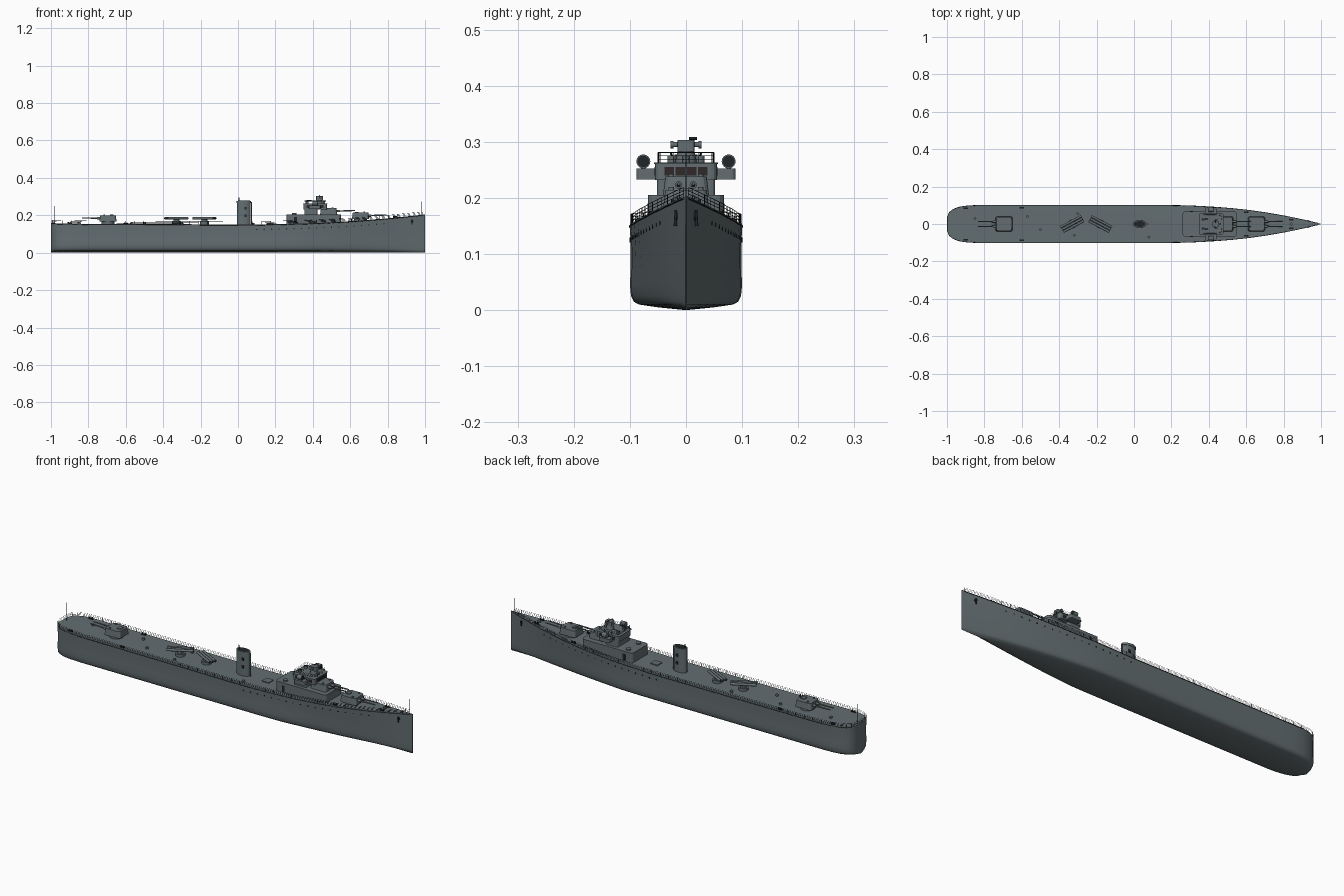
import bpy, bmesh, math
from mathutils import Matrix, Vector

if "Cube" in bpy.data.objects:
    bpy.data.objects.remove(bpy.data.objects["Cube"])


def material(name, rgb):
    m = bpy.data.materials.new(name)
    m.use_nodes = True
    m.diffuse_color = (*rgb, 1)
    node = m.node_tree.nodes["Principled BSDF"]
    node.inputs["Base Color"].default_value = (*rgb, 1)
    node.inputs["Roughness"].default_value = 0.7
    return m


GREY = material("naval grey", (0.125, 0.155, 0.165))
DARK = material("dark fittings", (0.015, 0.018, 0.02))
GLASS = material("window glass", (0.03, 0.022, 0.022))


def finish(name, bm, mat, smooth=True):
    bmesh.ops.recalc_face_normals(bm, faces=bm.faces[:])
    me = bpy.data.meshes.new(name)
    bm.to_mesh(me)
    bm.free()
    me.materials.append(mat)
    ob = bpy.data.objects.new(name, me)
    bpy.context.collection.objects.link(ob)
    if smooth:
        bpy.ops.object.select_all(action='DESELECT')
        ob.select_set(True)
        bpy.context.view_layer.objects.active = ob
        bpy.ops.object.shade_smooth_by_angle(angle=math.radians(35))
    return ob


def box(name, lo, hi, mat=GREY, bevel=0.0, taper=1.0):
    """Box between two corners, optionally narrowed at the top."""
    bm = bmesh.new()
    bmesh.ops.create_cube(bm, size=1)
    for v in bm.verts:
        if v.co.z > 0:
            v.co.x *= taper
            v.co.y *= taper
        v.co = Vector([(a + b) / 2 + c * (b - a) for a, b, c in zip(lo, hi, v.co)])
    if bevel:
        edges = [e for e in bm.edges if abs(e.verts[0].co.z - e.verts[1].co.z) > 0.001]
        bmesh.ops.bevel(bm, geom=edges, offset=bevel, segments=3, affect='EDGES', profile=0.5)
    return finish(name, bm, mat, False)


def tube(name, a, b, r, mat=GREY, r2=None, sides=16, squash=1.0):
    """Cylinder or cone between two points."""
    a, b = Vector(a), Vector(b)
    bm = bmesh.new()
    bmesh.ops.create_cone(bm, cap_ends=True, segments=sides, radius1=r,
                          radius2=r if r2 is None else r2, depth=(b - a).length)
    bmesh.ops.scale(bm, vec=(1, squash, 1), verts=bm.verts)
    turn = (b - a).to_track_quat('Z', 'Y').to_matrix().to_4x4()
    bmesh.ops.transform(bm, matrix=Matrix.Translation((a + b) / 2) @ turn, verts=bm.verts)
    return finish(name, bm, mat)


def wires(name, paths, r=0.0006, mat=DARK):
    cu = bpy.data.curves.new(name, 'CURVE')
    cu.dimensions = '3D'
    cu.bevel_depth, cu.bevel_resolution = r, 0
    for path in paths:
        sp = cu.splines.new('POLY')
        sp.points.add(len(path) - 1)
        for p, co in zip(sp.points, path):
            p.co = (*co, 1)
    cu.materials.append(mat)
    ob = bpy.data.objects.new(name, cu)
    bpy.context.collection.objects.link(ob)
    return ob


def railing(name, path, height):
    paths = [[(x, y, z + height * k) for x, y, z in path] for k in (0.33, 0.66, 1)]
    paths += [[p, (p[0], p[1], p[2] + height)] for p in path]
    return wires(name, paths)


def lerp(table, x):
    for (x0, y0), (x1, y1) in zip(table, table[1:]):
        if x <= x1:
            return y0 + (y1 - y0) * (x - x0) / (x1 - x0)
    return table[-1][1]


# Hull lines: half beam, sheer and cross-section
BEAM = [(-1, 0.035), (-0.99, 0.06), (-0.97, 0.077), (-0.94, 0.09), (-0.9, 0.097), (-0.85, 0.1),
        (0.2, 0.1), (0.3, 0.098), (0.4, 0.093), (0.5, 0.086), (0.6, 0.076), (0.7, 0.062),
        (0.8, 0.045), (0.9, 0.024), (1, 0.0008)]
SHEER = [(-1, 0.157), (-0.8, 0.153), (0.1, 0.15), (0.4, 0.157), (0.6, 0.167), (0.8, 0.183), (1, 0.203)]
SECTION = [(0, 0), (0.5, 0.005), (0.84, 0.01), (0.93, 0.015), (0.98, 0.025), (1, 0.045),
           (0.985, 0.075), (0.985, 0.11)]


def side(x, z):
    """Half beam of the hull at a station and height."""
    top = lerp(SHEER, x)
    fine = 1 - 0.4 * max(0, (x - 0.3) / 0.7) * max(0, 1 - z / top)
    return lerp(BEAM, x) * fine


def half_ring(x):
    pts = [(side(x, z) * f, z) for f, z in SECTION]
    return pts + [(lerp(BEAM, x), lerp(SHEER, x)), (0, lerp(SHEER, x) + 0.001)]


stations = sorted(set([x for x, _ in BEAM] + [-0.85 + 0.075 * i for i in range(14)]))
bm = bmesh.new()
rings = []
for x in stations:
    half = half_ring(x)
    loop = half + [(-y, z) for y, z in half[-2:0:-1]]
    rings.append([bm.verts.new((x, y, z)) for y, z in loop])
for a, b in zip(rings, rings[1:]):
    for i in range(len(a)):
        j = (i + 1) % len(a)
        bm.faces.new((a[i], a[j], b[j], b[i]))
bm.faces.new(rings[0])
bm.faces.new(rings[-1])
finish("hull", bm, GREY)

# Deck edge strips, railings, portholes, bollards, anchors
edge_x = [-0.99, -0.97] + [-0.94 + 0.0485 * i for i in range(40)] + [0.985]
for s, label in ((1, "left"), (-1, "right")):
    edge = [(x, s * lerp(BEAM, x) * 0.985, lerp(SHEER, x)) for x in edge_x]
    railing(label + "_deck_railing", edge, 0.017)
    wires(label + "_rubbing_strip", [[(x, s * side(x, z - 0.003), z - 0.003) for x, y, z in edge]], 0.0012)
    for i in range(18):
        x = 0.1 + 0.04 * i
        z = lerp(SHEER, x) - 0.026
        y = side(x, z)
        tube(label + "_porthole", (x, s * (y - 0.004), z), (x, s * (y + 0.0005), z), 0.0035, DARK, sides=10)
    y = side(0.93, 0.168)
    tube(label + "_hawse_pipe", (0.93, s * (y - 0.005), 0.168), (0.93, s * (y + 0.002), 0.168), 0.008, DARK)
    tube(label + "_anchor_stock", (0.93, s * (y + 0.001), 0.178), (0.93, s * (y + 0.003), 0.15), 0.003, DARK)
    for x in (-0.9, -0.6, 0.6, 0.84):
        z, y = lerp(SHEER, x), s * (lerp(BEAM, x) - 0.013)
        box(label + "_bollard_base", (x - 0.012, y - 0.004, z), (x + 0.012, y + 0.004, z + 0.003), DARK)
        for d in (-0.007, 0.007):
            tube(label + "_bollard", (x + d, y, z), (x + d, y, z + 0.01), 0.0035, DARK, sides=8)
wires("stern_railing", [[(-0.99, -0.059, z), (-0.998, -0.03, z), (-0.998, 0.03, z), (-0.99, 0.059, z)]
                        for z in (0.163, 0.168, 0.174)])
wires("flagstaffs", [[(-0.98, 0, 0.155), (-0.98, 0, 0.25)], [(0.98, 0, 0.2), (0.98, 0, 0.275)]], 0.0012)


def gun_turret(name, x, z, d, base):
    """Twin gun house facing direction d along the ship."""
    tube(name + "_barbette", (x, 0, base), (x, 0, z + 0.003), 0.034, sides=24)
    box(name + "_house", (x - 0.046, -0.041, z), (x + 0.046, 0.041, z + 0.033), bevel=0.012, taper=0.9)
    box(name + "_roof_hatch", (x - d * 0.02 - 0.01, -0.012, z + 0.033), (x - d * 0.02 + 0.01, 0.012, z + 0.037))
    for y in (-0.013, 0.013):
        tube(name + "_mantlet", (x + d * 0.035, y, z + 0.018), (x + d * 0.06, y, z + 0.018), 0.0065)
        tube(name + "_barrel", (x + d * 0.055, y, z + 0.018), (x + d * 0.14, y, z + 0.02), 0.0038, r2=0.0026, sides=12)
        tube(name + "_sight", (x + d * 0.02, y * 2, z + 0.03), (x + d * 0.02, y * 2, z + 0.038), 0.005)


gun_turret("aft_turret", -0.695, 0.166, -1, 0.15)
gun_turret("forward_turret", 0.655, 0.181, 1, 0.16)
gun_turret("upper_turret", 0.485, 0.205, 1, 0.19)

# Torpedo launchers: three tubes on a pivot
for x, angle in ((-0.33, 28), (-0.18, -28)):
    c, s = math.cos(math.radians(angle)), math.sin(math.radians(angle))
    tube("launcher_pivot", (x, 0, 0.15), (x, 0, 0.166), 0.024)
    tube("launcher_column", (x, 0, 0.166), (x, 0, 0.178), 0.016)
    for k in (-1, 0, 1):
        cx, cy = x - s * 0.0145 * k, c * 0.0145 * k
        tube("torpedo_tube", (cx - c * 0.062, cy - s * 0.062, 0.184), (cx + c * 0.062, cy + s * 0.062, 0.184), 0.0065)
        for e in (-0.062, 0.062):
            tube("tube_mouth", (cx + c * e * 0.99, cy + s * e * 0.99, 0.184),
                 (cx + c * e * 1.01, cy + s * e * 1.01, 0.184), 0.0045, DARK)

# Funnel with dark mouth, steam pipe and side plates
tube("funnel", (0.031, 0, 0.148), (0.031, 0, 0.272), 0.036, squash=0.52, sides=32)
tube("funnel_collar", (0.031, 0, 0.266), (0.031, 0, 0.277), 0.038, squash=0.55, sides=32)
tube("funnel_mouth", (0.031, 0, 0.276), (0.031, 0, 0.278), 0.032, DARK, squash=0.5, sides=32)
tube("steam_pipe", (0.072, 0, 0.15), (0.072, 0, 0.27), 0.003, sides=8)
tube("funnel_whistle", (0.005, 0, 0.27), (0.005, 0, 0.295), 0.0025, DARK, sides=8)
for s in (-1, 1):
    for z in (0.19, 0.23):
        box("funnel_plate", (0.034, s * 0.0187 - 0.0015, z), (0.046, s * 0.0187 + 0.0015, z + 0.015), DARK)

# Deckhouse and bridge
box("deckhouse", (0.26, -0.068, 0.15), (0.55, 0.068, 0.205), bevel=0.014)
box("bridge_base", (0.355, -0.052, 0.203), (0.425, 0.052, 0.24), bevel=0.008)
box("bridge_house", (0.35, -0.055, 0.232), (0.475, 0.055, 0.26), bevel=0.01)
box("bridge_roof", (0.347, -0.057, 0.26), (0.478, 0.057, 0.263), bevel=0.01)
for i in range(4):
    y = -0.03 + 0.02 * i
    box("bridge_window", (0.473, y - 0.0085, 0.24), (0.477, y + 0.0085, 0.255), GLASS)
roof = [(0.355, 0), (0.355, 0.048), (0.39, 0.05), (0.43, 0.05), (0.465, 0.046), (0.47, 0.023), (0.47, 0)]
for s in (-1, 1):
    for x in (0.375, 0.4, 0.425, 0.45):
        box("side_window", (x - 0.008, s * 0.055 - 0.0015, 0.24), (x + 0.008, s * 0.055 + 0.0015, 0.255), GLASS)
    box("bridge_wing", (0.38, min(s * 0.05, s * 0.088), 0.233), (0.44, max(s * 0.05, s * 0.088), 0.252), bevel=0.006)
    tube("searchlight_post", (0.41, s * 0.076, 0.25), (0.41, s * 0.076, 0.26), 0.004)
    tube("searchlight", (0.397, s * 0.076, 0.265), (0.423, s * 0.076, 0.265), 0.0125)
    tube("searchlight_lens", (0.422, s * 0.076, 0.265), (0.424, s * 0.076, 0.265), 0.0105, DARK)
    railing("bridge_railing", [(x, s * y, 0.263) for x, y in roof], 0.018)
    tube("light_gun", (0.37, s * 0.025, 0.263), (0.37, s * 0.025, 0.275), 0.008)
    tube("light_gun_barrel", (0.36, s * 0.025, 0.275), (0.395, s * 0.027, 0.28), 0.002, DARK, sides=8)
    box("deckhouse_door", (0.3, s * 0.068 - 0.001, 0.158), (0.315, s * 0.068 + 0.001, 0.19), DARK)
    tube("raft", (0.3, s * 0.04, 0.205), (0.3, s * 0.04, 0.211), 0.012)

# Range-finding director above the bridge
tube("director_column", (0.435, 0, 0.26), (0.435, 0, 0.285), 0.02, r2=0.015)
box("director_house", (0.418, -0.015, 0.283), (0.455, 0.015, 0.303), bevel=0.005)
tube("rangefinder", (0.44, -0.028, 0.295), (0.44, 0.028, 0.295), 0.0045)
for s in (-1, 1):
    tube("rangefinder_end", (0.44, s * 0.022, 0.295), (0.44, s * 0.028, 0.295), 0.0065)
tube("director_sight", (0.435, 0.005, 0.306), (0.435, 0.02, 0.306), 0.0025, DARK)
tube("compass_stand", (0.46, 0, 0.263), (0.46, 0, 0.276), 0.006)

# Small deck fittings
for x, y in ((-0.57, 0.04), (-0.32, -0.06), (-0.3, 0.055), (0.08, -0.07), (-0.85, 0.03), (-0.5, -0.03)):
    z = lerp(SHEER, x)
    tube("deck_vent", (x, y, z - 0.002), (x, y, z + 0.009), 0.007, sides=12)
tube("capstan", (0.84, 0, 0.183), (0.84, 0, 0.197), 0.008)
box("deck_hatch", (0.15, -0.02, 0.148), (0.19, 0.02, 0.157))
